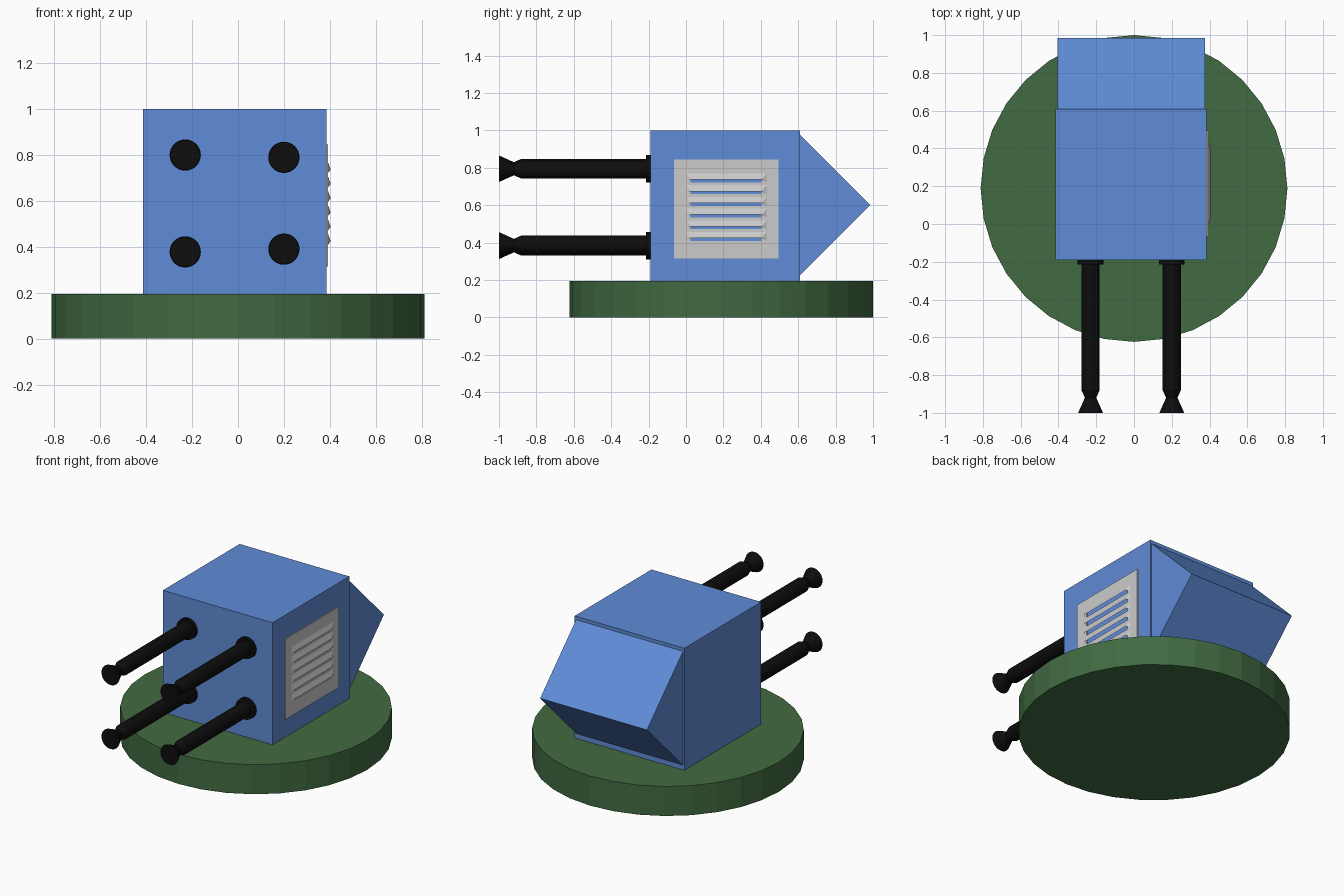
import bpy, bmesh
from math import pi, cos, sin
from mathutils import Matrix

if "Cube" in bpy.data.objects:
    bpy.data.objects.remove(bpy.data.objects["Cube"])


def material(name, color):
    m = bpy.data.materials.new(name)
    m.diffuse_color = (*color, 1)
    m.use_nodes = True
    m.node_tree.nodes["Principled BSDF"].inputs["Base Color"].default_value = m.diffuse_color
    return m


BLUE = material("blue_paint", (0.115, 0.26, 0.68))
GREEN = material("green_paint", (0.053, 0.145, 0.054))
BLACK = material("black_metal", (0.004, 0.004, 0.004))


def finish(name, bm, mat=None):
    bmesh.ops.recalc_face_normals(bm, faces=bm.faces)
    me = bpy.data.meshes.new(name)
    bm.to_mesh(me)
    bm.free()
    ob = bpy.data.objects.new(name, me)
    bpy.context.collection.objects.link(ob)
    if mat:
        me.materials.append(mat)
    return ob


def add_box(bm, x, y, z, rot=Matrix()):
    mid = [(a + b) / 2 for a, b in (x, y, z)]
    size = [b - a for a, b in (x, y, z)]
    bmesh.ops.create_cube(
        bm, size=1,
        matrix=Matrix.Translation(mid) @ rot @ Matrix.Diagonal((*size, 1)))


# Round base
bm = bmesh.new()
bmesh.ops.create_cone(bm, cap_ends=True, segments=32, radius1=0.812, radius2=0.812,
                      depth=0.195, matrix=Matrix.Translation((0, 0.188, 0.0975)))
finish("round_base", bm, GREEN)

# Turret body
bm = bmesh.new()
add_box(bm, (-0.415, 0.385), (-0.19, 0.61), (0.195, 1.0))
finish("turret_body", bm, BLUE)

# Rear wedge: a block turned 45 degrees and half sunk into the body
bm = bmesh.new()
h = 0.38 / 2 ** 0.5
add_box(bm, (-0.405, 0.375), (0.605 - h, 0.605 + h), (0.602 - h, 0.602 + h),
        Matrix.Rotation(pi / 4, 4, 'X'))
finish("rear_wedge", bm, BLUE)

# Gun barrels: flange, shaft, neck and flared muzzle as one lathed profile
PROFILE = [(-0.17, 0.068), (-0.215, 0.068), (-0.215, 0.048), (-0.88, 0.048),
           (-0.92, 0.03), (-1.0, 0.066)]
SIDES = 32


def barrel(name, x, z):
    bm = bmesh.new()
    rings = [[bm.verts.new((x + r * cos(2 * pi * i / SIDES), y, z + r * sin(2 * pi * i / SIDES)))
              for i in range(SIDES)] for y, r in PROFILE]
    for a, b in zip(rings, rings[1:]):
        for i in range(SIDES):
            j = (i + 1) % SIDES
            bm.faces.new((a[i], a[j], b[j], b[i]))
    bm.faces.new(rings[0])
    bm.faces.new(rings[-1])
    finish(name, bm, BLACK)


barrel("barrel_upper_left", -0.23, 0.80)
barrel("barrel_upper_right", 0.20, 0.79)
barrel("barrel_lower_left", -0.23, 0.378)
barrel("barrel_lower_right", 0.20, 0.39)

# Vent plate on the right side, with open slots between the bars
slots = [0.417 + 0.0625 * i for i in range(6)]
PX = (0.38, 0.392)
bm = bmesh.new()
add_box(bm, PX, (-0.065, 0.025), (0.315, 0.845))
add_box(bm, PX, (0.405, 0.495), (0.315, 0.845))
edges = [0.315] + [e for s in slots for e in (s - 0.008, s + 0.03)] + [0.845]
for lo, hi in zip(edges[::2], edges[1::2]):
    add_box(bm, PX, (0.025, 0.405), (lo, hi))
finish("vent_plate", bm)

# Louvre hoods: sloped covers with tapered ends, open underneath
bm = bmesh.new()
for s in slots:
    pts = [(0.392, 0.0, s + 0.04), (0.392, 0.43, s + 0.04),
           (0.404, 0.405, s + 0.007), (0.404, 0.025, s + 0.007),
           (0.392, 0.0, s - 0.008), (0.392, 0.43, s - 0.008)]
    v = [bm.verts.new(p) for p in pts]
    bm.faces.new((v[0], v[3], v[2], v[1]))
    bm.faces.new((v[0], v[4], v[3]))
    bm.faces.new((v[1], v[2], v[5]))
finish("vent_louvres", bm)
